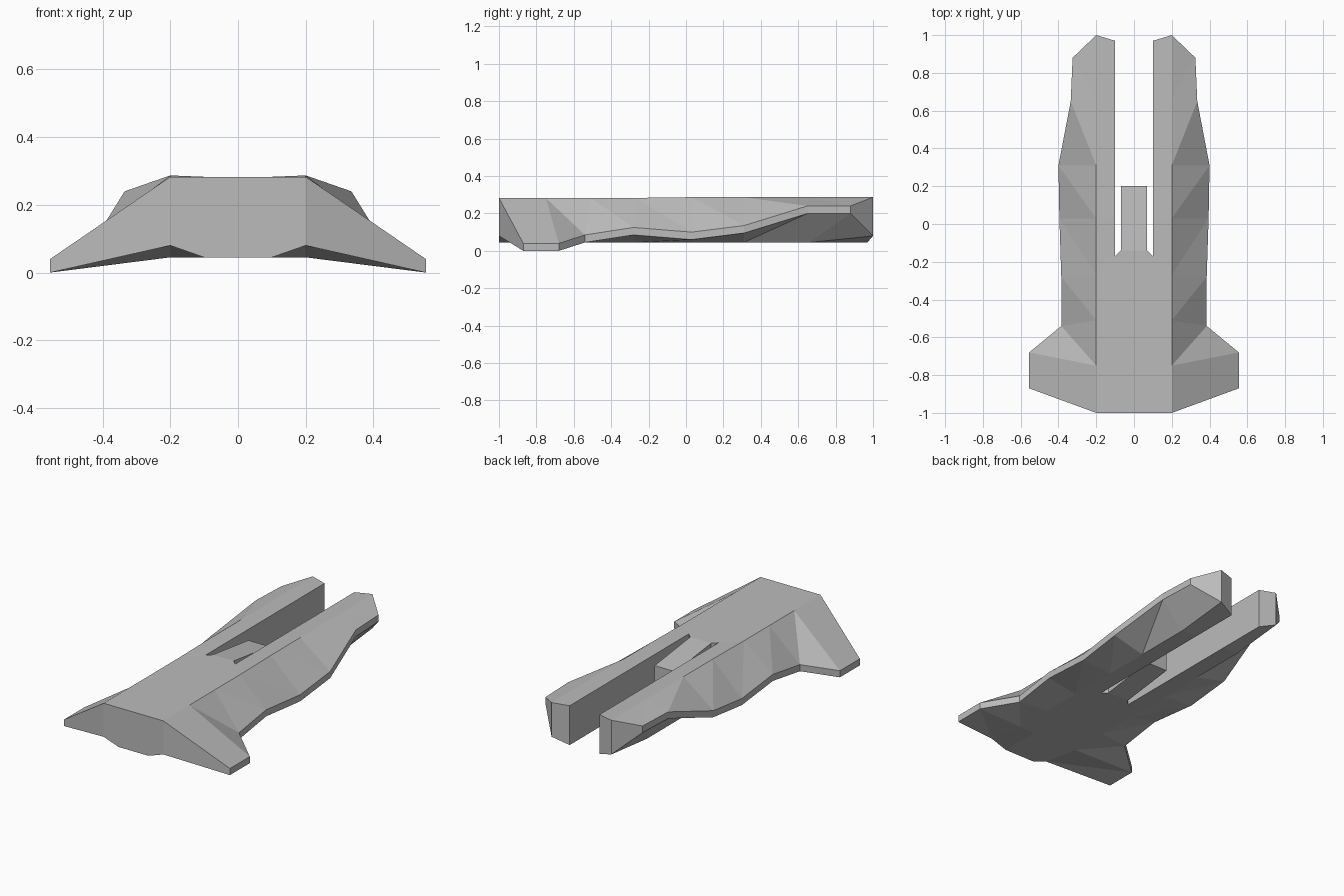
import bpy
import bmesh

cube = bpy.data.objects.get("Cube")
if cube:
    bpy.data.objects.remove(cube, do_unlink=True)

grey = bpy.data.materials.new("plain grey")
grey.use_nodes = True
colour = (0.5, 0.5, 0.5, 1)
grey.diffuse_color = colour
grey.node_tree.nodes["Principled BSDF"].inputs["Base Color"].default_value = colour

# Stations from front to back: the ridge, the slot edge and the thin outer rim
ridge_y = [-1, -0.75, -0.51, -0.27, 0.03, 0.31, 0.66, 1]
slot_y = [-1, -0.75, -0.51, -0.17, 0.03, 0.31, 0.66, 0.97]
rim = [(0.555, -0.87, 0.04), (0.555, -0.68, 0.04), (0.385, -0.54, 0.085),
       (0.385, -0.28, 0.125), (0.395, 0.03, 0.10), (0.40, 0.31, 0.135),
       (0.335, 0.65, 0.24), (0.325, 0.88, 0.24)]
TOP, BASE, RIM = 0.283, 0.045, 0.04
LAST = len(rim) - 1
SLOT = 3  # station where the slot starts

bm = bmesh.new()


def build_side(s):
    """Shell of one arm; returns rows of vertices needed by the centre."""
    def v(x, y, z):
        return bm.verts.new((s * x, y, z))

    rings = []
    for i, (rx, ry, rz) in enumerate(rim):
        ridge_z = TOP if i < 4 else 0.287
        keel_z = 0.08 if i in (0, LAST) else BASE
        rings.append([v(0.1, slot_y[i], TOP), v(0.2, ridge_y[i], ridge_z),
                      v(rx, ry, rz), v(rx, ry, rz - RIM),
                      v(0.2, ridge_y[i], keel_z), v(0.1, slot_y[i], BASE)])
    for i in range(LAST):
        a, b = rings[i], rings[i + 1]
        for j in range(5):
            if j in (1, 3):  # creased flanks, folded from ridge to rim
                inner, outer = (j, j + 1) if j == 1 else (j + 1, j)
                bm.faces.new((a[inner], a[outer], b[outer]))
                bm.faces.new((a[inner], b[outer], b[inner]))
            else:
                bm.faces.new((a[j], a[j + 1], b[j + 1], b[j]))
        if i >= SLOT:
            bm.faces.new((a[5], a[0], b[0], b[5]))
    # End faces
    for r in (rings[0], rings[-1]):
        bm.faces.new((r[1], r[2], r[3], r[4]))
        bm.faces.new((r[0], r[1], r[4], r[5]))
    # Tongue side and the notch beside its root
    root = [v(0.07, -0.14, TOP), v(0.07, -0.14, BASE)]
    tip = [v(0.07, 0.2, 0.24), v(0.07, 0.2, 0.09)]
    bm.faces.new((rings[SLOT][0], rings[SLOT][5], root[1], root[0]))
    bm.faces.new((root[0], root[1], tip[1], tip[0]))
    return rings, root, tip


left, right = build_side(1), build_side(-1)

# Centre deck, underside and tongue join the two arms
for k, edge in ((0, 0), (1, 5)):
    rows = []
    for rings, root, tip in (left, right):
        rows.append([r[edge] for r in rings[:SLOT + 1]] + [root[k], tip[k]])
    for n in range(len(rows[0]) - 1):
        bm.faces.new((rows[0][n], rows[1][n], rows[1][n + 1], rows[0][n + 1]))
bm.faces.new((left[2][0], left[2][1], right[2][1], right[2][0]))
bm.faces.new((left[0][0][0], left[0][0][5], right[0][0][5], right[0][0][0]))

bmesh.ops.recalc_face_normals(bm, faces=bm.faces)
mesh = bpy.data.meshes.new("forked_body")
bm.to_mesh(mesh)
bm.free()
mesh.materials.append(grey)
body = bpy.data.objects.new("forked_body", mesh)
bpy.context.collection.objects.link(body)
